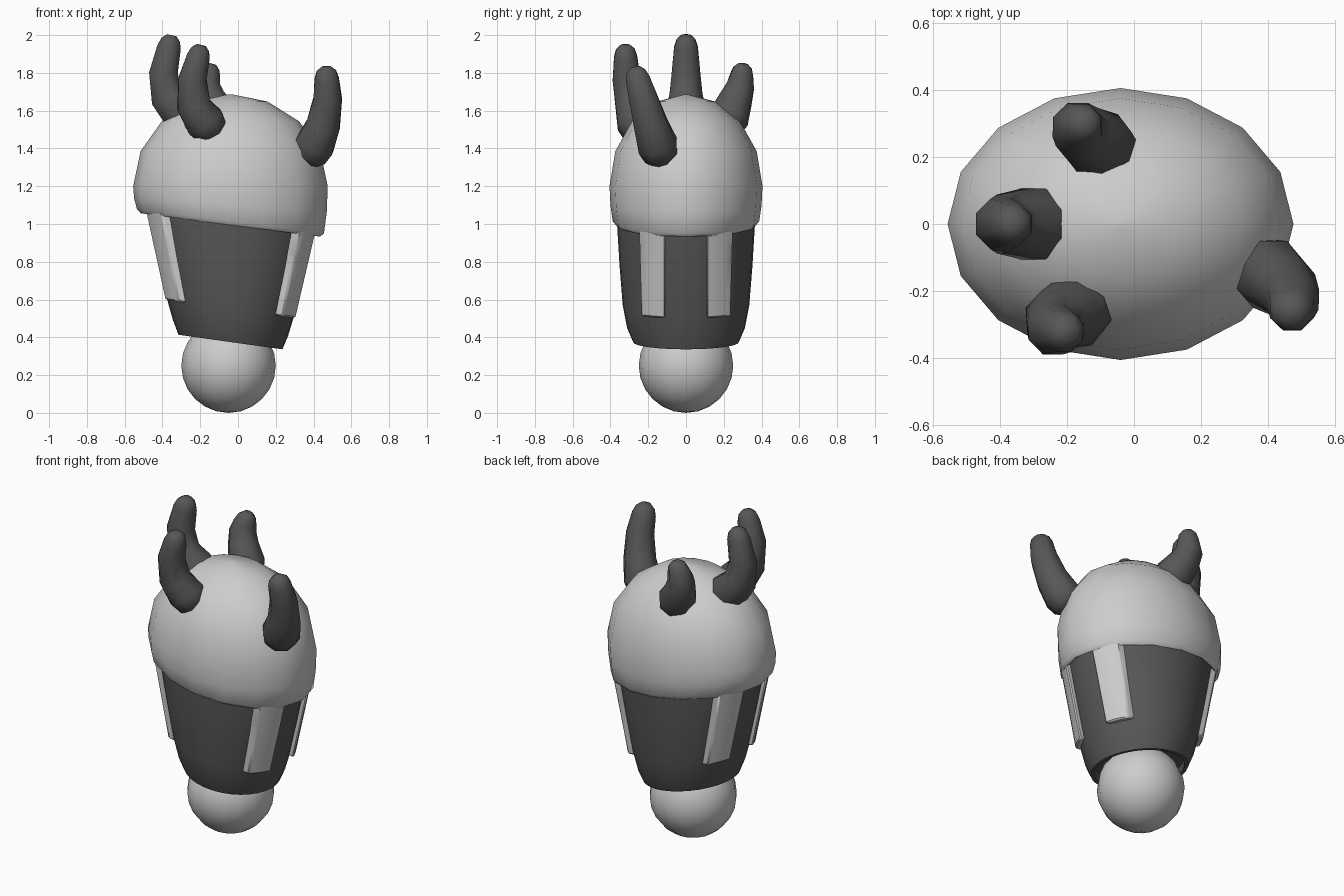
import bpy, bmesh, math
from mathutils import Vector

if "Cube" in bpy.data.objects:
    bpy.data.objects.remove(bpy.data.objects["Cube"])

CX = -0.04      # helmet centre in x
SLOPE = 0.14    # sideways slant of the helmet's lower edges


def material(name, rgb):
    m = bpy.data.materials.new(name)
    m.diffuse_color = (*rgb, 1)
    m.use_nodes = True
    m.node_tree.nodes["Principled BSDF"].inputs["Base Color"].default_value = m.diffuse_color
    return m


PALE = material("pale grey", (0.62, 0.60, 0.60))
DARK = material("dark grey", (0.095, 0.095, 0.095))


def loft(name, rings, mat, angle=50):
    """Skin a list of closed rings and cap both ends."""
    bm = bmesh.new()
    vs = [[bm.verts.new(p) for p in r] for r in rings]
    n = len(rings[0])
    for a, b in zip(vs, vs[1:]):
        for i in range(n):
            j = (i + 1) % n
            bm.faces.new((a[i], a[j], b[j], b[i]))
    bm.faces.new(vs[0][::-1])
    bm.faces.new(vs[-1])
    bmesh.ops.recalc_face_normals(bm, faces=bm.faces)
    me = bpy.data.meshes.new(name)
    bm.to_mesh(me)
    bm.free()
    ob = bpy.data.objects.new(name, me)
    bpy.context.collection.objects.link(ob)
    me.materials.append(mat)
    smooth(ob, angle)
    return ob


def smooth(ob, angle):
    bpy.ops.object.select_all(action='DESELECT')
    bpy.context.view_layer.objects.active = ob
    ob.select_set(True)
    bpy.ops.object.shade_smooth_by_angle(angle=math.radians(angle))


def oval(a, b, z, n, k):
    """Elliptic ring, slanted down towards +x by k."""
    ts = [2 * math.pi * i / n for i in range(n)]
    return [(CX + a * math.cos(t), b * math.sin(t), z - k * a * math.cos(t)) for t in ts]


# Round ball at the bottom
bpy.ops.mesh.primitive_uv_sphere_add(segments=16, ring_count=12, radius=0.25,
                                     location=(-0.05, 0, 0.25))
ball = bpy.context.object
ball.name = "bottom_ball"
ball.data.materials.append(PALE)
smooth(ball, 60)

# Dark tapered skirt with a turned-in lower rim
skirt = [(0.25, 0.25, 0.42), (0.255, 0.26, 0.375), (0.275, 0.28, 0.375), (0.305, 0.312, 0.45),
         (0.34, 0.335, 0.57), (0.39, 0.352, 0.78), (0.44, 0.365, 1.0), (0.45, 0.365, 1.08)]
loft("helmet_skirt", [oval(a, b, z, 32, SLOPE) for a, b, z in skirt], DARK)

# Pale dome with a thick lower lip
dome = [oval(0.42, 0.34, 1.03, 16, 0.13), oval(0.475, 0.372, 0.995, 16, 0.13),
        oval(0.495, 0.388, 1.015, 16, 0.13), oval(0.51, 0.4, 1.10, 16, 0.07)]
for deg in (0, 22.5, 45, 67.5, 88):
    c, s = math.cos(math.radians(deg)), math.sin(math.radians(deg))
    dome.append(oval(0.515 * c, 0.405 * c, 1.2 + 0.485 * s, 16, 0))
loft("helmet_dome", dome, PALE)


# Four straps hanging from the dome over the skirt
def strap_ring(z, sx, sy):
    t = (z - 0.55) / 0.48
    a, b = 0.335 + 0.11 * t, 0.332 + 0.035 * t
    y0, y1 = 0.11, 0.235 + 0.012 * t
    ring = []
    for off, steps in ((0.028, range(5)), (-0.015, range(4, -1, -1))):
        for i in steps:
            y = y0 + (y1 - y0) * i / 4
            x = (a + off) * math.sqrt(1 - (y / (b + off)) ** 2) * sx
            ring.append((CX + x, y * sy, z - SLOPE * x))
    return ring


for sx, side in ((-1, "left"), (1, "right")):
    for sy, end in ((-1, "front"), (1, "back")):
        rings = [strap_ring(z, sx, sy) for z in (0.55, 0.7, 0.87, 1.04)]
        strap = loft(f"strap_{end}_{side}", rings, PALE, 35)
        bevel = strap.modifiers.new("bevel", 'BEVEL')
        bevel.width = 0.008
        bevel.segments = 1
        bevel.limit_method = 'ANGLE'
        bevel.angle_limit = math.radians(50)


# Curved horns: centre points with radii, rounded at both ends
def horn(name, pts):
    P = [Vector(p[:3]) for p in pts]
    stations = []
    d0 = (P[1] - P[0]).normalized()
    for lift, f in ((0.9, 0.5), (0.55, 0.85)):
        stations.append((P[0] - d0 * pts[0][3] * lift, d0, pts[0][3] * f))
    for i, p in enumerate(P):
        d = (P[min(i + 1, len(P) - 1)] - P[max(i - 1, 0)]).normalized()
        stations.append((p, d, pts[i][3]))
    d1 = (P[-1] - P[-2]).normalized()
    for lift, f in ((0.6, 0.8), (0.97, 0.4)):
        stations.append((P[-1] + d1 * pts[-1][3] * lift, d1, pts[-1][3] * f))
    rings = []
    for p, d, r in stations:
        u = Vector((0, 1, 0)).cross(d).normalized()
        v = d.cross(u)
        rings.append([p + r * (u * math.cos(t) + v * math.sin(t))
                      for t in (math.pi * (i + 0.5) / 4 for i in range(8))])
    loft(name, rings, DARK, 65)


horn("horn_left", [(-0.30, 0, 1.59, 0.115), (-0.375, 0, 1.67, 0.095),
                   (-0.395, 0, 1.80, 0.082), (-0.365, 0, 1.935, 0.068)])
horn("horn_front_left", [(-0.175, -0.26, 1.54, 0.112), (-0.235, -0.285, 1.63, 0.096),
                         (-0.24, -0.315, 1.77, 0.08), (-0.21, -0.32, 1.885, 0.066)])
horn("horn_front_right", [(0.405, -0.15, 1.415, 0.112), (0.45, -0.185, 1.52, 0.097),
                          (0.475, -0.225, 1.66, 0.082), (0.47, -0.255, 1.765, 0.07)])
horn("horn_back", [(-0.10, 0.23, 1.57, 0.11), (-0.15, 0.265, 1.66, 0.092),
                   (-0.168, 0.288, 1.73, 0.08), (-0.155, 0.295, 1.785, 0.066)])
